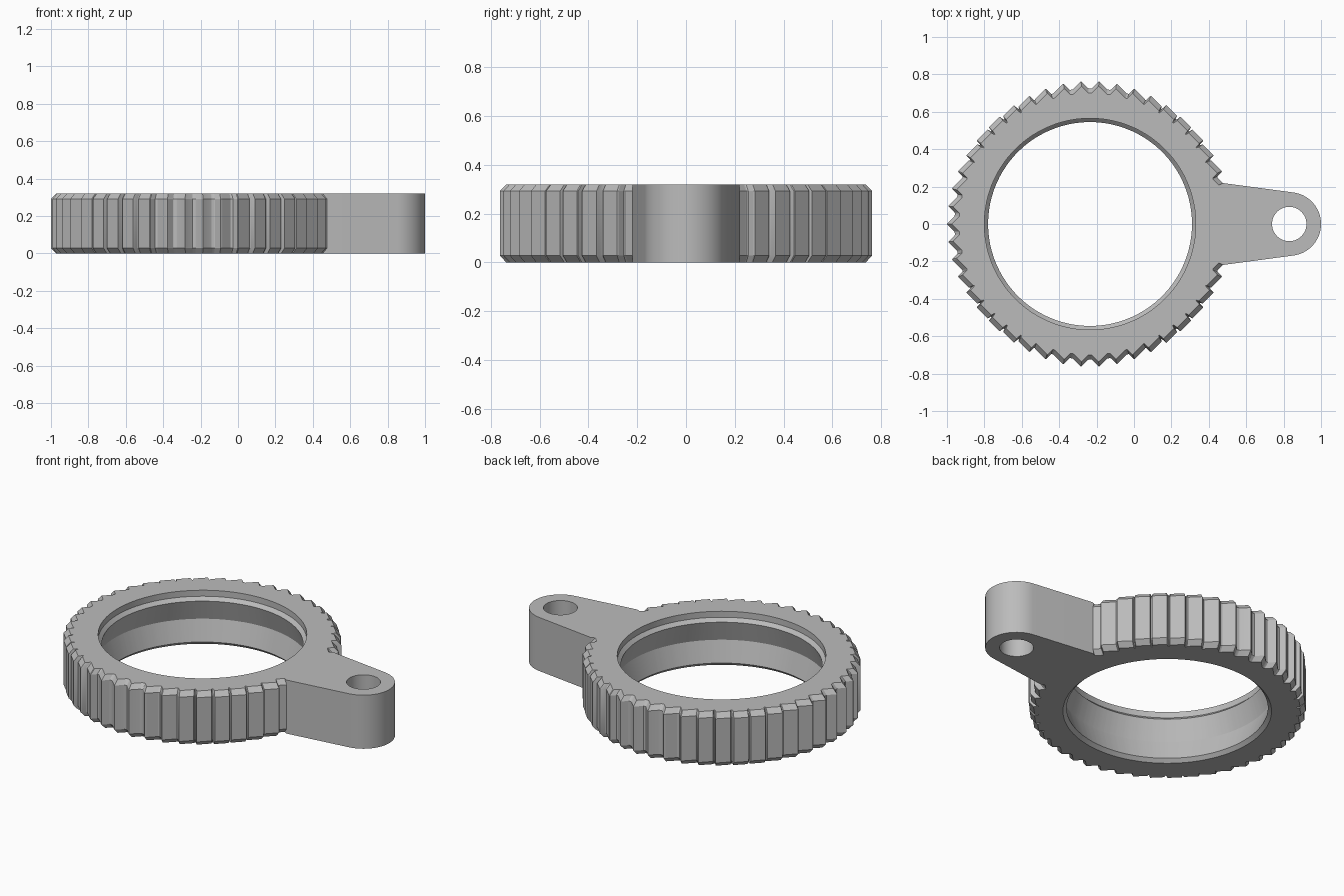
import bpy, bmesh
from math import cos, sin, pi, tau, radians, atan2, hypot

cube = bpy.data.objects.get("Cube")
if cube:
    bpy.data.objects.remove(cube, do_unlink=True)

HEIGHT, RING_X = 0.32, -0.235
TEETH, TOOTH_SIZE, TOOTH_R, BASE_R = 46, 0.06, 0.705, 0.725
LUG_ANGLE = radians(16.5)

grey = bpy.data.materials.new("plain grey")
grey.use_nodes = True
grey.diffuse_color = (0.5, 0.5, 0.5, 1)
grey.node_tree.nodes["Principled BSDF"].inputs["Base Color"].default_value = (0.5, 0.5, 0.5, 1)


def finish(obj, angle):
    obj.data.materials.clear()
    obj.data.materials.append(grey)
    bpy.ops.object.select_all(action='DESELECT')
    obj.select_set(True)
    bpy.context.view_layer.objects.active = obj
    bpy.ops.object.shade_smooth_by_angle(angle=radians(angle))


# Gripping rim: diamond teeth that all point the same way
def rim_radius(t):
    wrapped = (t + pi) % tau - pi
    best = BASE_R
    if abs(wrapped) < LUG_ANGLE:
        return best
    nearest = round(t / tau * TEETH)
    for k in (nearest - 1, nearest, nearest + 1):
        a = k * tau / TEETH
        cx, cy = TOOTH_R * cos(a), TOOTH_R * sin(a)
        reach = []
        for q in range(4):
            nx, ny = cos(pi / 4 + q * pi / 2), sin(pi / 4 + q * pi / 2)
            facing = nx * cos(t) + ny * sin(t)
            if facing > 0.01:
                reach.append((TOOTH_SIZE * cos(pi / 4) + nx * cx + ny * cy) / facing)
        r = min(reach)
        # the ray must really cross this diamond
        if abs(r * cos(t) - cx) + abs(r * sin(t) - cy) < TOOTH_SIZE * 1.01:
            best = max(best, r)
    return best


def rim_outline():
    n = TEETH * 24
    pts = []
    for i in range(n):
        t = i * tau / n
        r = rim_radius(t)
        pts.append((r * cos(t), r * sin(t)))
    kept = []
    for i, (x, y) in enumerate(pts):
        px, py = pts[i - 1]
        qx, qy = pts[(i + 1) % n]
        ax, ay, bx, by = x - px, y - py, qx - x, qy - y
        turn = abs(atan2(ax * by - ay * bx, ax * bx + ay * by))
        if turn > radians(4) or i % 12 == 0:
            kept.append((x, y))
    return kept


# Ring: toothed outside with chamfers, bore with top lip and V-shaped groove
outline = rim_outline()
bm = bmesh.new()
loops = []
for scale, z in ((0.965, 0), (1, 0.028), (1, HEIGHT - 0.028), (0.965, HEIGHT)):
    loops.append([bm.verts.new((x * scale, y * scale, z)) for x, y in outline])
for r, z in ((0.565, HEIGHT), (0.565, 0.284), (0.545, 0.264),
             (0.582, 0.142), (0.545, 0.02), (0.565, 0)):
    loops.append([bm.verts.new((x * r / hypot(x, y), y * r / hypot(x, y), z))
                  for x, y in outline])
count = len(outline)
for k, low in enumerate(loops):
    high = loops[(k + 1) % len(loops)]
    for i in range(count):
        j = (i + 1) % count
        bm.faces.new((low[i], low[j], high[j], high[i]))
bmesh.ops.recalc_face_normals(bm, faces=bm.faces)
mesh = bpy.data.meshes.new("toothed_ring")
bm.to_mesh(mesh)
bm.free()
ring = bpy.data.objects.new("toothed_ring", mesh)
ring.location.x = RING_X
bpy.context.collection.objects.link(ring)
finish(ring, 20)


# Lug: tapered arm with rounded end and a through hole
def arc(cx, r, start, end, steps):
    return [(cx + r * cos(start + (end - start) * i / steps),
             r * sin(start + (end - start) * i / steps)) for i in range(steps + 1)]


TIP_X, TIP_R = 0.83, 0.17
tip = arc(TIP_X, TIP_R, -radians(82), radians(82), 32)
root = arc(RING_X, 0.66, radians(16), -radians(16), 8)
lug_outline = tip + [(0.475, 0.219)] + root + [(0.475, -0.219)]
hole = arc(TIP_X, 0.092, 0, tau, 48)[:-1]

curve = bpy.data.curves.new("lug", 'CURVE')
curve.dimensions = '2D'
curve.fill_mode = 'BOTH'
curve.extrude = HEIGHT / 2
for pts in (lug_outline, hole):
    spline = curve.splines.new('POLY')
    spline.points.add(len(pts) - 1)
    for p, (x, y) in zip(spline.points, pts):
        p.co = (x, y, 0, 1)
    spline.use_cyclic_u = True
lug = bpy.data.objects.new("lug", curve)
lug.location.z = HEIGHT / 2
bpy.context.collection.objects.link(lug)
bpy.ops.object.select_all(action='DESELECT')
lug.select_set(True)
bpy.context.view_layer.objects.active = lug
bpy.ops.object.convert(target='MESH')
lug = bpy.context.view_layer.objects.active
bm = bmesh.new()
bm.from_mesh(lug.data)
bmesh.ops.remove_doubles(bm, verts=bm.verts, dist=0.0005)
bmesh.ops.recalc_face_normals(bm, faces=bm.faces)
bm.to_mesh(lug.data)
bm.free()
finish(lug, 20)
